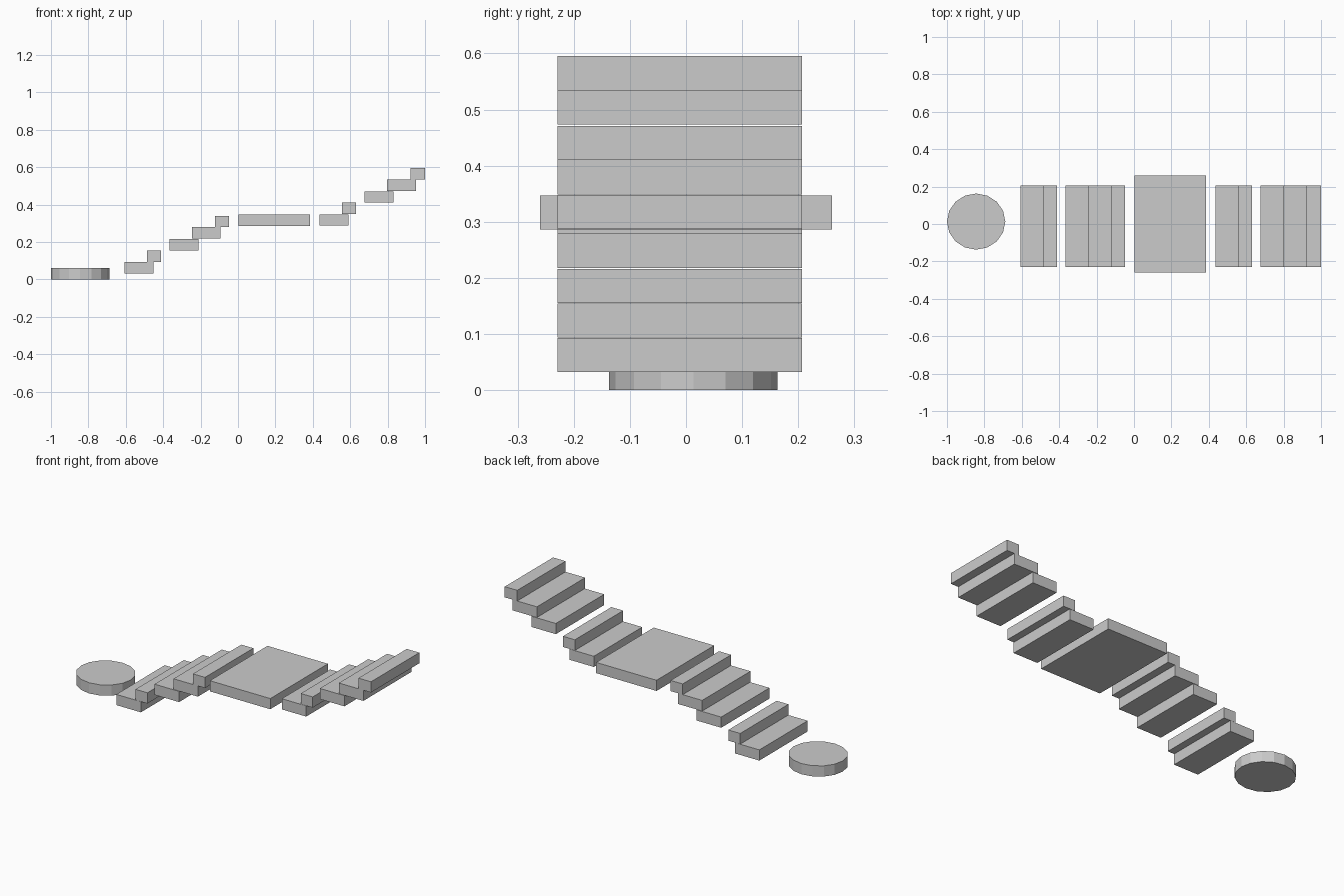
import bpy

if "Cube" in bpy.data.objects:
    bpy.data.objects.remove(bpy.data.objects["Cube"])


def slab(name, x0, x1, y0, y1, z0, z1):
    """Box given by its extents."""
    bpy.ops.mesh.primitive_cube_add(
        size=1, location=((x0 + x1) / 2, (y0 + y1) / 2, (z0 + z1) / 2))
    ob = bpy.context.object
    ob.name = name
    ob.scale = (x1 - x0, y1 - y0, z1 - z0)
    bpy.ops.object.transform_apply(location=False, rotation=False, scale=True)
    return ob


# Elliptical starting pad, 16 sides
bpy.ops.mesh.primitive_cylinder_add(
    vertices=16, radius=1, depth=1, location=(-0.844, 0.013, 0.0305))
pad = bpy.context.object
pad.name = "round_pad"
pad.scale = (0.156, 0.15, 0.061)
bpy.ops.object.transform_apply(location=False, rotation=False, scale=True)

# Wide landing in the middle
slab("landing", 0.004, 0.386, -0.26, 0.26, 0.286, 0.347)

# Step flights: (x start, x end, bottom z) per step
THICK = 0.061
flights = {
    "lower_pair": [(-0.608, -0.453, 0.032), (-0.487, -0.412, 0.0935)],
    "lower_flight": [(-0.367, -0.212, 0.155), (-0.247, -0.093, 0.218),
                     (-0.124, -0.048, 0.279)],
    "upper_pair": [(0.437, 0.591, 0.287), (0.557, 0.632, 0.349)],
    "upper_flight": [(0.677, 0.832, 0.41), (0.797, 0.952, 0.473),
                     (0.921, 1.0, 0.534)],
}
for flight, steps in flights.items():
    for i, (x0, x1, z) in enumerate(steps, 1):
        slab(f"{flight}_step_{i}", x0, x1, -0.229, 0.207, z, z + THICK)
